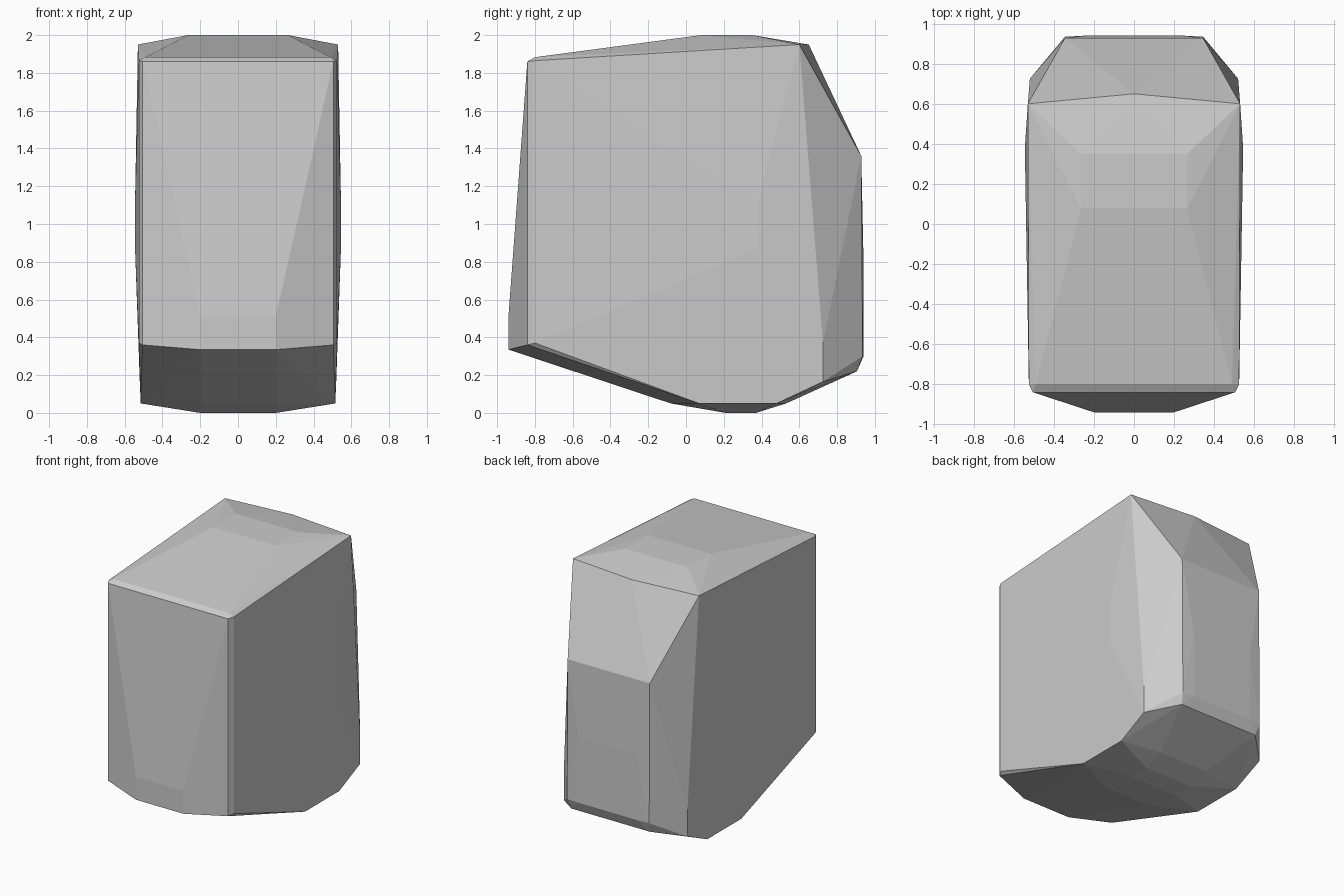
import bpy, bmesh

if "Cube" in bpy.data.objects:
    bpy.data.objects.remove(bpy.data.objects["Cube"])

# Corner points of the right half; the left half is mirrored
half = [
    # front face, lower nose and chamfered front corners
    (.20, -.94, .335), (.20, -.94, .51),
    (.505, -.84, .36), (.505, -.84, 1.86), (.49, -.80, 1.883),
    (.525, -.80, .37), (.525, -.80, 1.865),
    # underside
    (.20, -.08, .05), (.20, .21, 0), (.20, .37, 0), (.20, .53, .05),
    (.515, .07, .05), (.515, .48, .05),
    # slight bulge of the sides
    (.545, .38, .87), (.545, .38, 1.12),
    # top plateau and rear ridge
    (.265, .08, 2), (.265, .35, 2), (.53, .60, 1.95), (0, .65, 1.95),
    # chamfered back
    (.52, .725, .165), (.52, .725, .37),
    (.345, .928, 1.36), (.345, .935, .30), (.25, .94, .30), (.25, .94, .80),
    (.33, .905, .22),
]

# Faceted boulder-like block wrapped around the points
bm = bmesh.new()
for x, y, z in half:
    for s in ((1, -1) if x else (1,)):
        bm.verts.new((s * x, y, z))
hull = bmesh.ops.convex_hull(bm, input=bm.verts[:])
loose = [v for v in bm.verts if not v.link_faces]
bmesh.ops.delete(bm, geom=loose, context='VERTS')
bmesh.ops.dissolve_limit(bm, angle_limit=.01, verts=bm.verts[:], edges=bm.edges[:])
bmesh.ops.recalc_face_normals(bm, faces=bm.faces[:])
mesh = bpy.data.meshes.new("faceted_block")
bm.to_mesh(mesh)
bm.free()
block = bpy.data.objects.new("faceted_block", mesh)
bpy.context.collection.objects.link(block)
